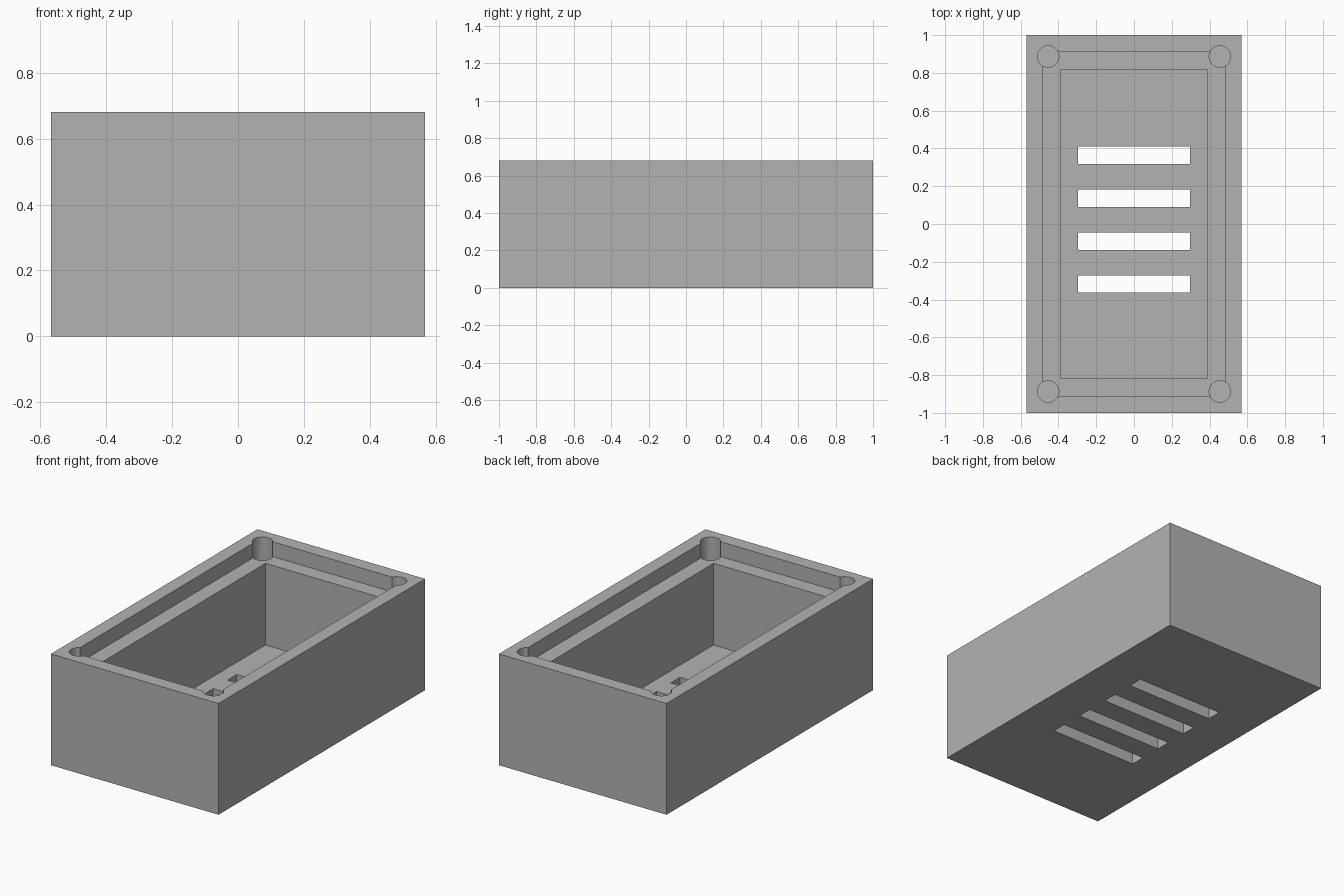
import bpy

default = bpy.data.objects.get("Cube")
if default:
    bpy.data.objects.remove(default, do_unlink=True)

UNIT = 2 / 88          # one design unit
WIDTH, LENGTH, HEIGHT = 50 * UNIT, 2.0, 30 * UNIT
FLOOR = 4 * UNIT       # floor thickness, also the lid recess depth

grey = bpy.data.materials.new("plain grey")
grey.use_nodes = True
colour = (0.45, 0.45, 0.45, 1)
grey.diffuse_color = colour
grey.node_tree.nodes["Principled BSDF"].inputs["Base Color"].default_value = colour


def block(name, sx, sy, z0, z1, y=0.0):
    """Box with the given footprint between two heights."""
    bpy.ops.mesh.primitive_cube_add(size=1, location=(0, y, (z0 + z1) / 2))
    ob = bpy.context.object
    ob.name = name
    ob.scale = (sx, sy, z1 - z0)
    bpy.ops.object.transform_apply(location=True, rotation=False, scale=True)
    ob.data.materials.append(grey)
    return ob


def cut(target, cutter):
    """Subtract the cutter, then delete it."""
    cutter.hide_render = True
    mod = target.modifiers.new(cutter.name, "BOOLEAN")
    mod.operation = "DIFFERENCE"
    mod.solver = "EXACT"
    mod.object = cutter
    bpy.context.view_layer.objects.active = target
    bpy.ops.object.modifier_apply(modifier=mod.name)
    bpy.data.objects.remove(cutter, do_unlink=True)


# Outer shell
case = block("enclosure_body", WIDTH, LENGTH, 0, HEIGHT)
above = HEIGHT + 0.1

# Main cavity and the wider lid recess
cut(case, block("cavity", 34 * UNIT, 72 * UNIT, FLOOR, above))
cut(case, block("lid_recess", 0.968, 1.828, HEIGHT - FLOOR, above + 0.05))

# Screw holes in the corners
for sx in (-1, 1):
    for sy in (-1, 1):
        bottom = HEIGHT - 0.27
        bpy.ops.mesh.primitive_cylinder_add(
            vertices=48, radius=2.5 * UNIT, depth=above - bottom,
            location=(sx * 20 * UNIT, sy * 39 * UNIT, (above + bottom) / 2))
        hole = bpy.context.object
        hole.name = "screw_hole"
        hole.data.materials.append(grey)
        cut(case, hole)

# Vent slots through the floor
for y in (-14, -4, 6, 16):
    cut(case, block("vent_slot", 26 * UNIT, 4 * UNIT, -0.1, FLOOR + 0.1, y * UNIT))

# Smooth hole walls, crisp box edges
bpy.ops.object.select_all(action="DESELECT")
case.select_set(True)
bpy.context.view_layer.objects.active = case
bpy.ops.object.shade_smooth_by_angle(angle=0.5)
